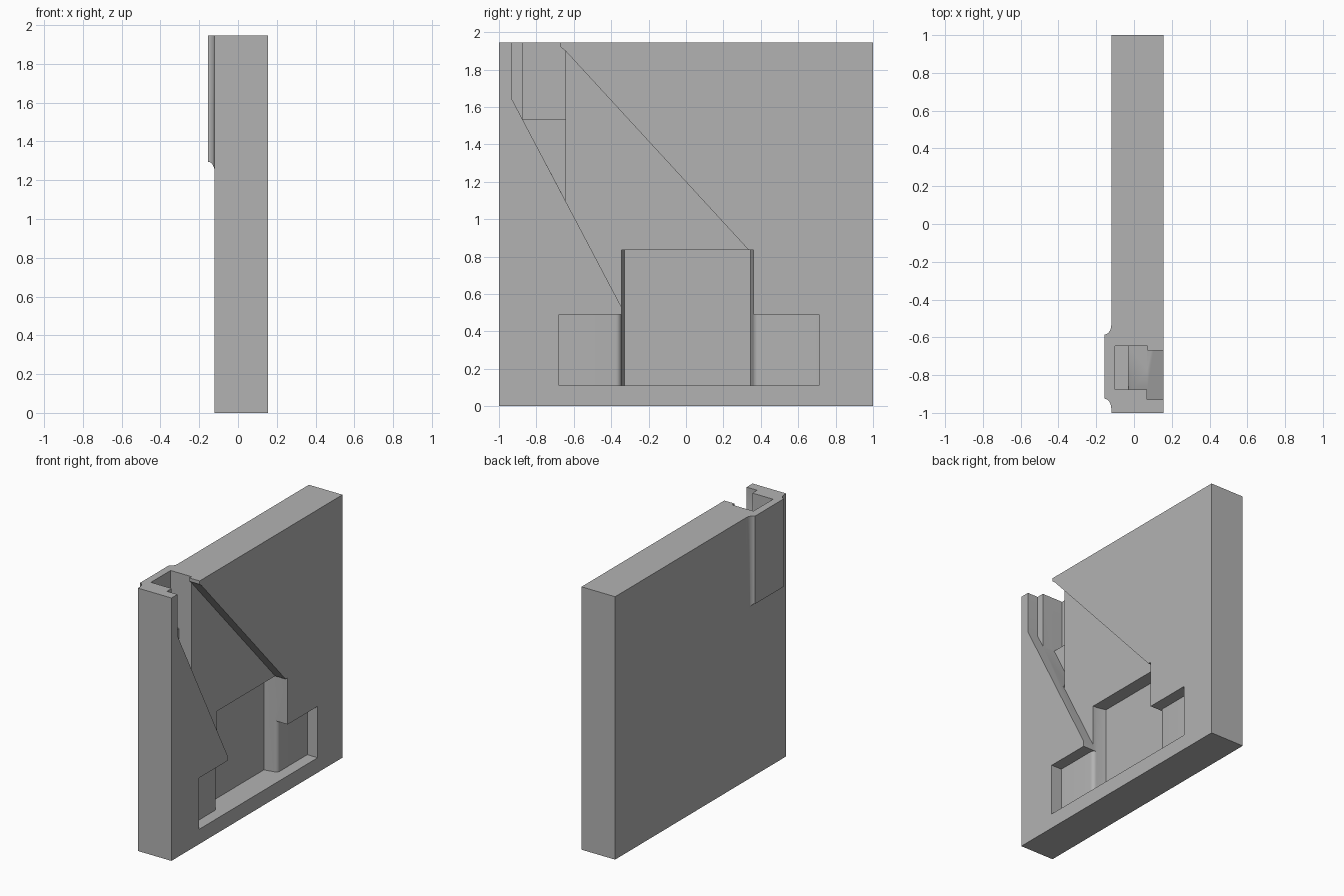
import bpy, bmesh, math

cube = bpy.data.objects.get("Cube")
if cube:
    bpy.data.objects.remove(cube, do_unlink=True)

BACK, FACE, TOP = -0.12, 0.155, 1.945
SHALLOW, DEEP, DEEPEST = 0.07, -0.03, -0.10   # recess floor levels in x
OUT, ABOVE = 0.3, 2.1                         # cutters overshoot the slab

grey = bpy.data.materials.new("plain_grey")
grey.use_nodes = True
grey.diffuse_color = (0.45, 0.45, 0.45, 1)
grey.node_tree.nodes["Principled BSDF"].inputs["Base Color"].default_value = (0.45, 0.45, 0.45, 1)


def loft(name, rings):
    """Closed solid through matching rings of points."""
    bm = bmesh.new()
    loops = [[bm.verts.new(p) for p in ring] for ring in rings]
    n = len(loops[0])
    for a, b in zip(loops, loops[1:]):
        for i in range(n):
            j = (i + 1) % n
            bm.faces.new((a[i], a[j], b[j], b[i]))
    bm.faces.new(loops[0])
    bm.faces.new(loops[-1])
    bmesh.ops.recalc_face_normals(bm, faces=bm.faces)
    mesh = bpy.data.meshes.new(name)
    bm.to_mesh(mesh)
    bm.free()
    mesh.materials.append(grey)
    ob = bpy.data.objects.new(name, mesh)
    bpy.context.collection.objects.link(ob)
    return ob


def side_prism(name, yz, x0, x1):
    return loft(name, [[(x, y, z) for y, z in yz] for x in (x0, x1)])


def plan_prism(name, yx, z0, z1):
    return loft(name, [[(x, y, z) for y, x in yx] for z in (z0, z1)])


def rect(y0, y1, z0, z1):
    return [(y0, z0), (y1, z0), (y1, z1), (y0, z1)]


def smooth(ob):
    bpy.ops.object.select_all(action='DESELECT')
    ob.select_set(True)
    bpy.context.view_layer.objects.active = ob
    bpy.ops.object.shade_smooth_by_angle(angle=math.radians(30))


slab = side_prism("slab", rect(-1, 1, 0, TOP), BACK, FACE)

# Lower pocket: rounded lips lead from the wide shelf into the deep well
mid, half, r = 0.0075, 0.3525, 0.03
lip = [(half - 0.015, DEEP)]
for i in range(7):
    a = math.radians(15 * i)
    lip.append((half + r * (1 - math.cos(a)), SHALLOW - r + r * math.sin(a)))
lip.append((half + r, OUT))
lipped = [(mid + y, x) for y, x in lip] + [(mid - y, x) for y, x in reversed(lip)]
well = [(mid + s * y, x) for s, y, x in (
    (1, half - 0.015, DEEP), (1, half, SHALLOW - r), (1, half, OUT),
    (-1, half, OUT), (-1, half, SHALLOW - r), (-1, half - 0.015, DEEP))]

cutters = [
    # Funnel between the two slanted walls
    side_prism("funnel_cutter", [(-0.93, ABOVE), (-0.93, 1.64), (-0.345, 0.53), (0.2, 0.53),
                                 (0.335, 0.835), (-0.645, 1.9), (-0.67, 1.92), (-0.67, ABOVE)],
               SHALLOW, OUT),
    # Upright channel and its deeper top
    side_prism("channel_cutter", [(-0.875, ABOVE), (-0.875, 1.535), (-0.645, 1.10),
                                  (-0.645, ABOVE)], DEEP, SHALLOW + 0.001),
    side_prism("channel_top_cutter", rect(-0.875, -0.645, 1.535, ABOVE), DEEPEST, DEEP + 0.02),
    side_prism("shelf_cutter", rect(-0.68, 0.71, 0.11, 0.49), SHALLOW, OUT),
    plan_prism("well_cutter", well, 0.11, 0.835),
    plan_prism("lip_cutter", lipped, 0.11, 0.49),
]

bpy.context.view_layer.objects.active = slab
for cutter in cutters:
    cutter.hide_render = True
    mod = slab.modifiers.new("cut", 'BOOLEAN')
    mod.operation = 'DIFFERENCE'
    mod.solver = 'EXACT'
    mod.object = cutter
    bpy.ops.object.modifier_apply(modifier=mod.name)
for cutter in cutters:
    bpy.data.objects.remove(cutter, do_unlink=True)
smooth(slab)

# Raised pad on the back, with a coved rim on both sides and below
rings = []
for i in range(9):
    a = math.pi / 2 * i / 8
    x = BACK - 0.035 * (1 - math.sin(a))
    o = 0.055 * (1 - math.cos(a))
    rings.append([(x, y, z) for y, z in rect(-0.925 - o, -0.585 + o, 1.295 - o, TOP)])
smooth(loft("back_pad", rings))
